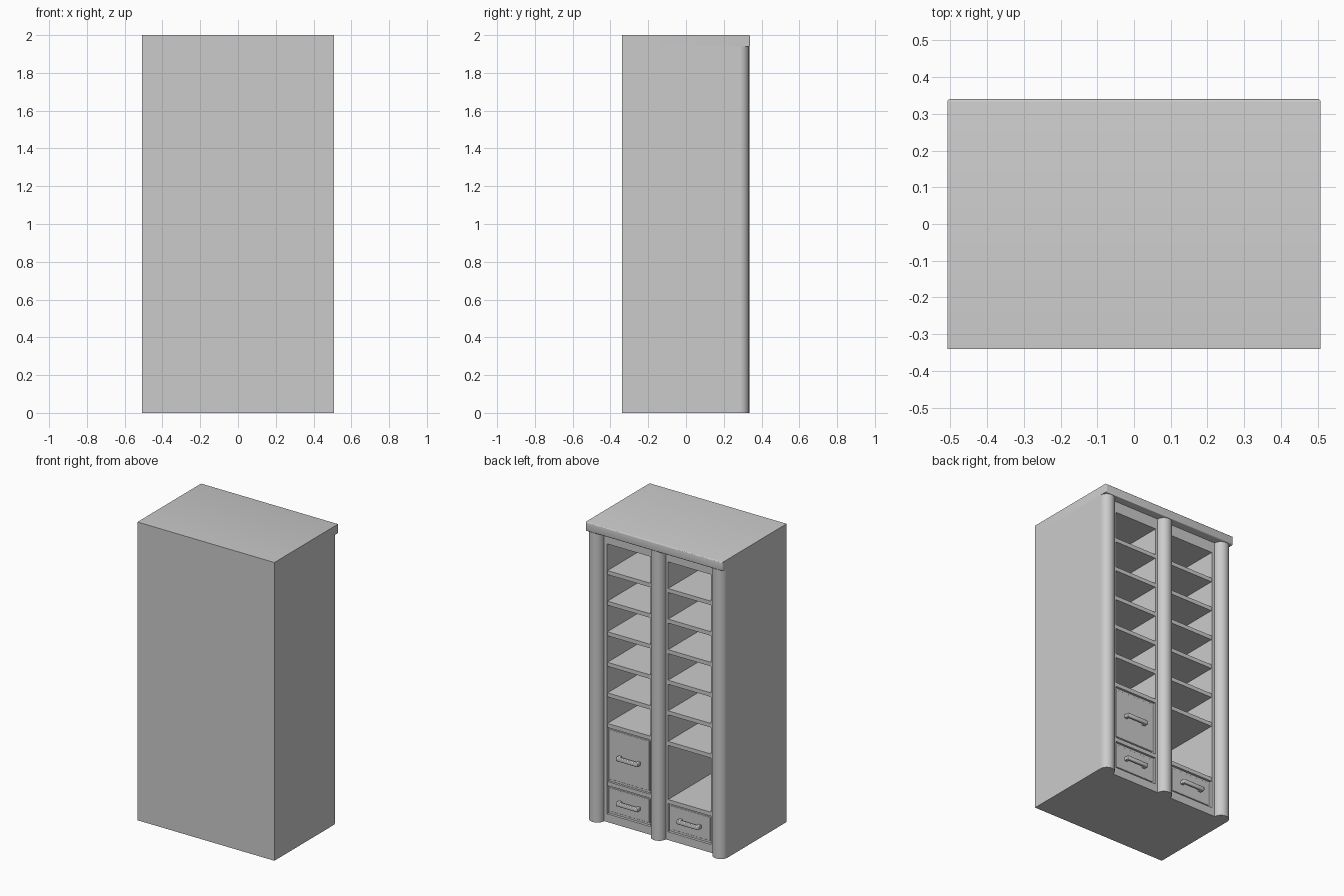
import bpy
import bmesh
import math

cube = bpy.data.objects.get("Cube")
if cube:
    bpy.data.objects.remove(cube, do_unlink=True)

grey = bpy.data.materials.new("plain_grey")
grey.use_nodes = True
grey.diffuse_color = (0.6, 0.6, 0.6, 1)
grey.node_tree.nodes["Principled BSDF"].inputs["Base Color"].default_value = (0.6, 0.6, 0.6, 1)

# Overall measures
W, BACK, FACE, LIP = 0.508, -0.34, 0.285, 0.34
INNER, OUTER = 0.065, 0.385        # opening edges, measured from the middle
TOP, CORNICE = 2.0, 1.94
PANEL = FACE - 0.018               # drawer front plane


def finish(name, bm):
    mesh = bpy.data.meshes.new(name)
    bm.to_mesh(mesh)
    bm.free()
    mesh.materials.append(grey)
    obj = bpy.data.objects.new(name, mesh)
    bpy.context.collection.objects.link(obj)
    return obj


def box(name, x, y, z, bevel=0.0, pick=None):
    """Box from (low, high) pairs, with an optional bevel on picked edges."""
    bm = bmesh.new()
    bmesh.ops.create_cube(bm, size=1)
    for v in bm.verts:
        v.co = [sum(r) / 2 + c * (r[1] - r[0]) for r, c in zip((x, y, z), v.co)]
    if bevel:
        edges = [e for e in bm.edges if pick is None or pick(e)]
        bmesh.ops.bevel(bm, geom=edges, offset=bevel, segments=3,
                        profile=0.5, affect='EDGES')
    return finish(name, bm)


def smooth(obj):
    bpy.ops.object.select_all(action='DESELECT')
    obj.select_set(True)
    bpy.context.view_layer.objects.active = obj
    bpy.ops.object.shade_smooth_by_angle(angle=math.radians(40))


def pillar(name, x, radius=0.05):
    bm = bmesh.new()
    bmesh.ops.create_cone(bm, cap_ends=True, segments=24, radius1=radius,
                          radius2=radius, depth=CORNICE)
    bmesh.ops.translate(bm, verts=bm.verts, vec=(x, FACE, CORNICE / 2))
    smooth(finish(name, bm))


def drawer(name, xs, z0, z1):
    """Recessed front with a raised field and a bar handle."""
    box(name + "_front", xs, (PANEL - 0.03, PANEL), (z0, z1))
    m = 0.015
    box(name + "_field", (xs[0] + m, xs[1] - m), (PANEL - 0.01, PANEL + 0.006),
        (z0 + m, z1 - m), 0.004, lambda e: all(v.co.y > PANEL for v in e.verts))
    cx, cz = sum(xs) / 2, (z0 + z1) / 2
    for i, s in enumerate((-1, 1)):
        px = cx + s * 0.07
        box(f"{name}_handle_post_{i}", (px - 0.01, px + 0.01),
            (PANEL, PANEL + 0.035), (cz - 0.011, cz + 0.011))
    smooth(box(name + "_handle_bar", (cx - 0.082, cx + 0.082),
               (PANEL + 0.022, PANEL + 0.042), (cz - 0.013, cz + 0.013), 0.005))


# Carcass
depth = (BACK, FACE)
box("back_panel", (-W, W), (BACK, BACK + 0.03), (0, CORNICE))
box("base", (-W, W), depth, (0, 0.055))
box("divider", (-INNER, INNER), depth, (0, CORNICE))
box("top_rail", (-W, W), depth, (1.865, CORNICE))
for side, s in (("left", 1), ("right", -1)):
    box(side + "_wall", sorted((s * OUTER, s * W)), depth, (0, CORNICE))

# Cornice with a softened lip
smooth(box("cornice", (-W, W), (BACK, LIP), (CORNICE, TOP), 0.008,
           lambda e: all(v.co.y > 0 for v in e.verts)))

# Rounded pillars
for name, x in (("left", W - 0.05), ("middle", 0), ("right", 0.05 - W)):
    pillar(name + "_pillar", x)

# Shelves and drawers in both columns
for side, s in (("left", 1), ("right", -1)):
    xs = sorted((s * INNER, s * OUTER))
    for i in range(6):
        z = 1.685 - i * 0.205
        box(f"{side}_shelf_{i + 1}", xs, (BACK + 0.01, FACE - 0.003), (z - 0.027, z))
    box(side + "_lower_shelf", xs, (BACK + 0.01, FACE - 0.003), (0.243, 0.27))
    drawer(side + "_lower_drawer", xs, 0.055, 0.243)
drawer("left_tall_drawer", (INNER, OUTER), 0.27, 0.633)
